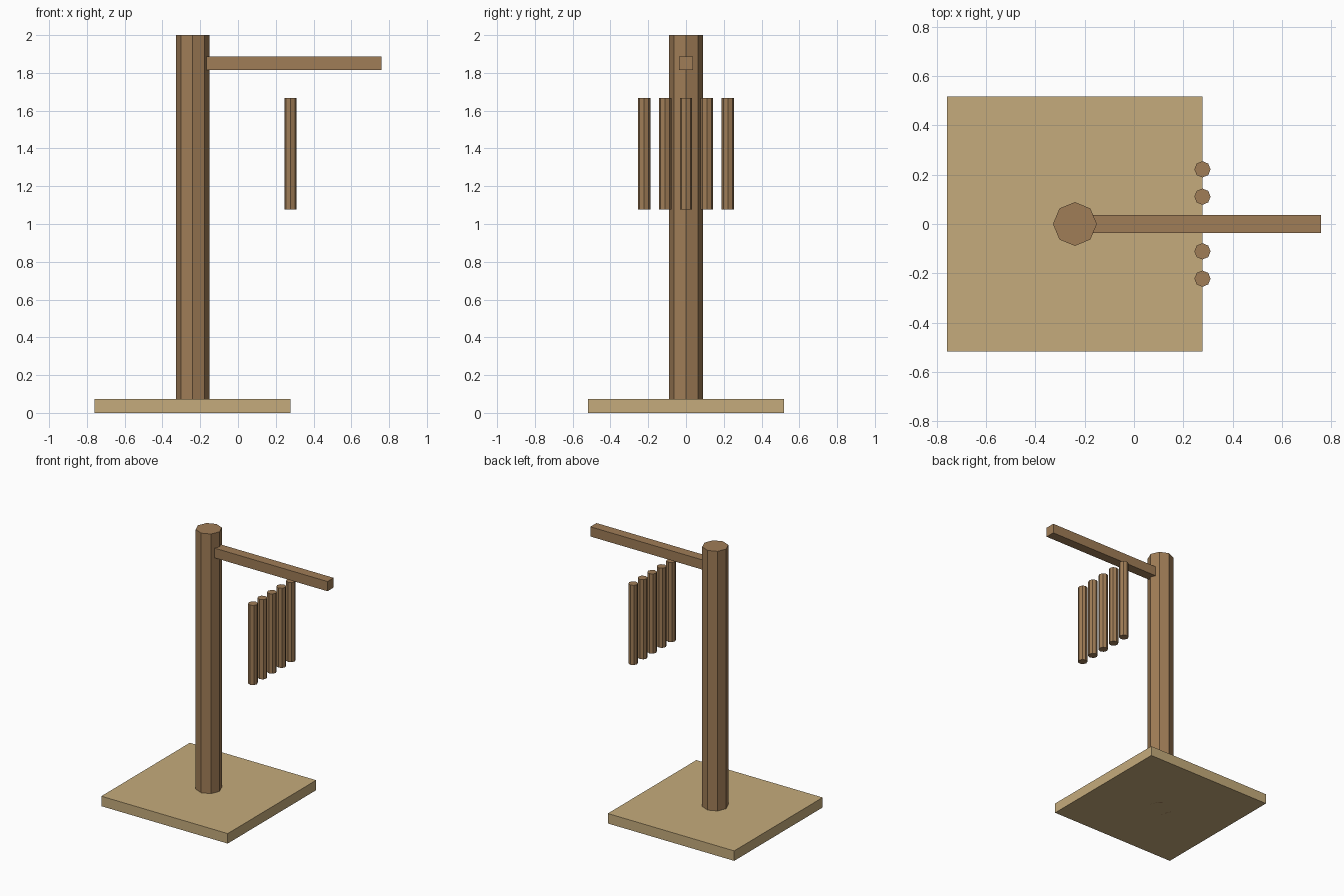
import bpy

if "Cube" in bpy.data.objects:
    bpy.data.objects.remove(bpy.data.objects["Cube"])

POST_X = -0.24
ARM_X = 0.278


def material(name, color):
    m = bpy.data.materials.new(name)
    m.diffuse_color = (*color, 1)
    m.use_nodes = True
    m.node_tree.nodes["Principled BSDF"].inputs["Base Color"].default_value = m.diffuse_color
    return m


def finish(name, mat):
    ob = bpy.context.object
    ob.name = name
    ob.data.materials.append(mat)
    return ob


def box(name, center, size, mat):
    bpy.ops.mesh.primitive_cube_add(size=1, location=center)
    ob = finish(name, mat)
    ob.scale = size
    bpy.ops.object.transform_apply(location=False, rotation=False, scale=True)


def rod(name, x, y, z0, z1, radius, mat):
    bpy.ops.mesh.primitive_cylinder_add(vertices=8, radius=radius, depth=z1 - z0,
                                        location=(x, y, (z0 + z1) / 2))
    finish(name, mat)


pale = material("pale_wood", (0.56, 0.41, 0.20))
dark = material("dark_wood", (0.35, 0.205, 0.095))

# Square base and octagonal post running through it
box("base", (POST_X, 0, 0.037), (1.037, 1.037, 0.074), pale)
rod("post", POST_X, 0, 0, 2, 0.089, dark)

# Side arm, set into the post
box("arm", (ARM_X, 0, 1.852), (0.963, 0.072, 0.072), dark)

# Row of five hanging chimes
for i in range(5):
    rod(f"chime_{i + 1}", ARM_X, (i - 2) * 0.111, 1.077, 1.668, 0.033, dark)
